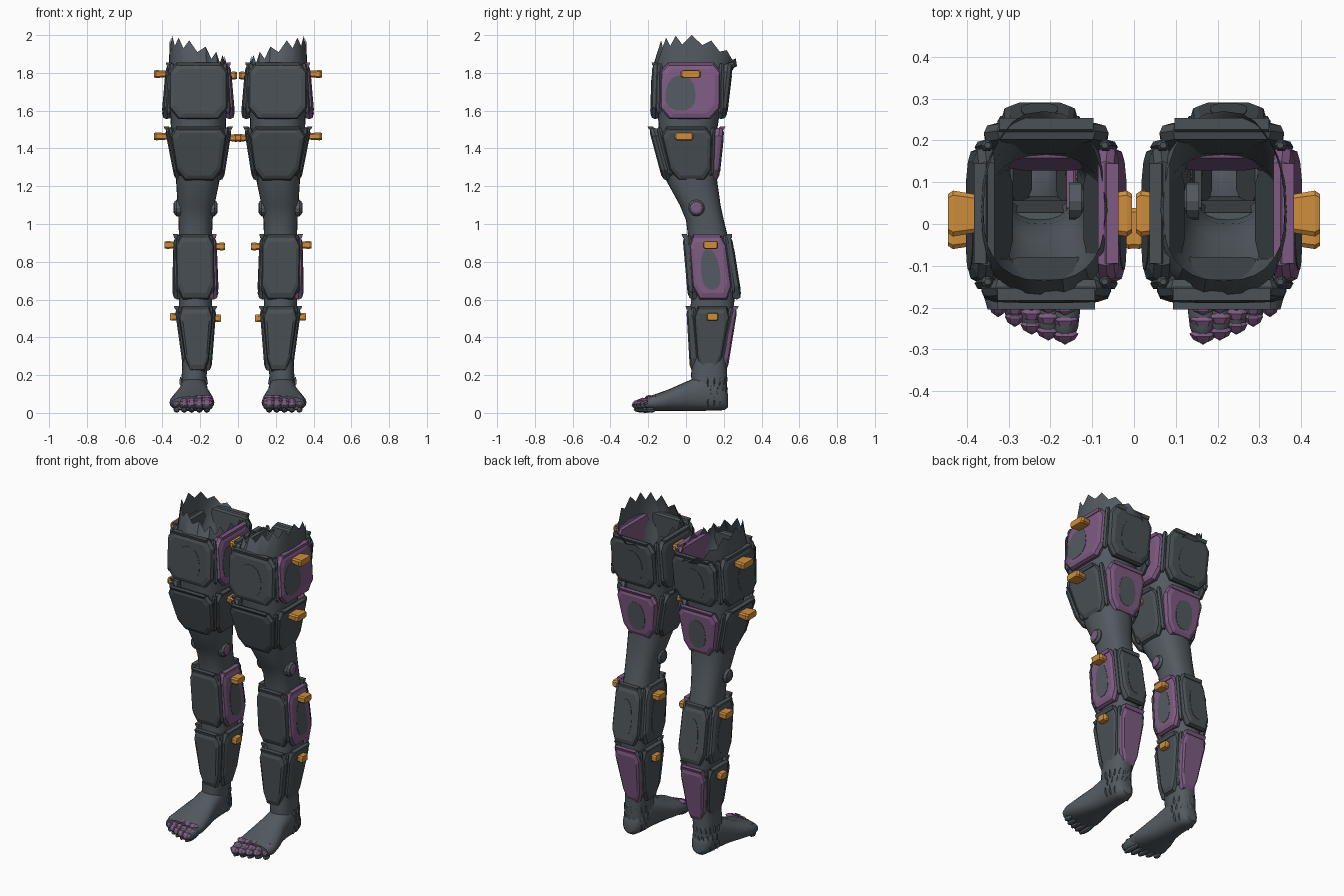
import bpy, bmesh, math
from mathutils import Vector

cube = bpy.data.objects.get("Cube")
if cube:
    bpy.data.objects.remove(cube)


def material(name, rgb):
    m = bpy.data.materials.new(name)
    m.use_nodes = True
    m.diffuse_color = (*rgb, 1)
    m.node_tree.nodes["Principled BSDF"].inputs["Base Color"].default_value = (*rgb, 1)
    return m


SKIN = material("slate_skin", (0.085, 0.102, 0.118))
PLATE = material("dark_slate_plate", (0.069, 0.083, 0.093))
PURPLE = material("dusty_purple", (0.21, 0.105, 0.225))
ORANGE = material("amber_orange", (0.62, 0.27, 0.045))


def loft(name, rings, mat, side, smooth=False, cap_end=True):
    """Skin a list of equal-length rings; side mirrors x."""
    bm = bmesh.new()
    rows = [[bm.verts.new((side * p[0], p[1], p[2])) for p in r] for r in rings]
    n = len(rows[0])
    for a, b in zip(rows, rows[1:]):
        for i in range(n):
            bm.faces.new((a[i], a[(i + 1) % n], b[(i + 1) % n], b[i]))
    bm.faces.new(rows[0][::-1])
    if cap_end:
        bm.faces.new(rows[-1])
    bmesh.ops.recalc_face_normals(bm, faces=bm.faces)
    me = bpy.data.meshes.new(name)
    bm.to_mesh(me)
    bm.free()
    me.materials.append(mat)
    ob = bpy.data.objects.new(name, me)
    bpy.context.collection.objects.link(ob)
    if smooth:
        bpy.ops.object.select_all(action='DESELECT')
        ob.select_set(True)
        bpy.context.view_layer.objects.active = ob
        bpy.ops.object.shade_smooth_by_angle(angle=math.radians(40))


def oval(n=28, power=0.8):
    """Rounded square of unit radius."""
    out = []
    for i in range(n):
        t = math.tau * i / n
        c, s = math.cos(t), math.sin(t)
        out.append((math.copysign(abs(c) ** power, c), math.copysign(abs(s) ** power, s)))
    return out


def spindle(name, a, b, profile, mat, side, n=10, squash=1.0, smooth=False):
    """Round part along a-b; profile holds (fraction, radius)."""
    a, b = Vector(a), Vector(b)
    d = (b - a).normalized()
    u = d.cross(Vector((0, 0, 1)) if abs(d.z) < 0.9 else Vector((0, 1, 0))).normalized()
    v = u.cross(d)
    rings = [[a.lerp(b, f) + u * (r * c) + v * (r * squash * s) for c, s in oval(n, 1)]
             for f, r in profile]
    loft(name, rings, mat, side, smooth)


BALL = [(0.5 - 0.5 * math.cos(math.pi * k / 6), max(0.04, math.sin(math.pi * k / 6)))
        for k in range(7)]
DIRS = {"front": Vector((0, -1, 0)), "back": Vector((0, 1, 0)),
        "outer": Vector((1, 0, 0)), "inner": Vector((-1, 0, 0))}

# Armour tiers: z range, bottom/top centre, then (half width, offset) bottom/top per face;
# knob: height, y, half width, outer and inner reach; spots: faces with inlays, y shift
TIERS = {
    "upper_thigh": dict(z=(1.555, 1.85), c=((.21, .02), (.21, .025)), purple="side",
                        front=((.155, .195), (.155, .19)), back=((.145, .18), (.15, .21)),
                        sides=((.16, .18), (.16, .155)), knob=(1.79, .025, .055, .235, .205),
                        spots=("front", "back", "outer", "inner"), shift=-.32),
    "lower_thigh": dict(z=(1.23, 1.51), c=((.205, .03), (.21, .0)), purple="back",
                        front=((.11, .14), (.155, .185)), back=((.095, .13), (.14, .19)),
                        sides=((.10, .115), (.14, .165)), knob=(1.46, -.01, .05, .235, .235),
                        spots=("back",), shift=0),
    "upper_shin": dict(z=(.6, .94), c=((.225, .145), (.228, .11)), purple="side",
                       front=((.1, .12), (.1, .115)), back=((.09, .137), (.085, .118)),
                       sides=((.105, .108), (.095, .098)), knob=(.885, .13, .04, .16, .16),
                       spots=("back", "outer", "inner"), shift=0),
    "lower_shin": dict(z=(.22, .56), c=((.215, .12), (.225, .14)), purple="back",
                       front=((.055, .085), (.095, .125)), back=((.05, .085), (.09, .12)),
                       sides=((.055, .06), (.10, .097)), knob=(.505, .14, .03, .135, .135),
                       spots=(), shift=0),
}


def armour(side, tier, t):
    z0, z1 = t["z"]

    def place(face, a, f, lift):
        """Point on a face: a = -1..1 across, f = 0..1 up."""
        n = DIRS[face]
        u = Vector((-n.y, n.x, 0))
        (wb, ob), (wt, ot) = t.get(face, t["sides"])
        c = Vector((*t["c"][0], z0)).lerp(Vector((*t["c"][1], z1)), f)
        return c + n * (ob + (ot - ob) * f + lift) + u * (a * (wb + (wt - wb) * f))

    outline = [(-.68, 0), (.68, 0), (1, .2), (1, .85), (.78, 1), (-.78, 1), (-1, .85), (-1, .2)]
    for face, n in DIRS.items():
        violet = (t["purple"] == "back" and face == "back") or \
                 (t["purple"] == "side" and n.x * side > 0)
        mat = PURPLE if violet else PLATE
        # Chamfered panel with a raised middle
        rings = []
        for scale, lift in ((.96, -.032), (1, -.012), (.95, .006), (.8, .014)):
            rings.append([place(face, a * scale, .5 + (f - .5) * scale, lift) for a, f in outline])
        loft(f"{tier}_{face}_plate", rings, mat, side)
        # Lip along the top edge
        lip = [[place(face, a, f, h) for f, h in ((.97, -.02), (.96, .012), (1.02, .018), (1.02, -.01))]
               for a in (-.75, .75)]
        loft(f"{tier}_{face}_lip", lip, mat, side)
        # Thin oval inlay
        if face in t["spots"]:
            mid = t["shift"] * n.x
            rings = [[place(face, mid + .5 * x * (1 - .12 * y), .47 + .32 * y, h)
                      for x, y in oval(14, .85)] for h in (.011, .016)]
            loft(f"{tier}_{face}_inlay", rings, SKIN if violet else PLATE, side)
    # Corner rods between neighbouring plates
    for face in ("outer", "inner"):
        for a in (-1, 1):
            spindle(f"{tier}_corner_rod", place(face, a * 1.02, .1, -.02),
                    place(face, a * 1.02, 1.0, -.015),
                    [(0, .008), (.06, .015), (.94, .015), (1, .008)], PLATE, side, 6)
    # Side pegs, slightly flared outward
    z, y, half, out_reach, in_reach = t["knob"]
    cx = t["c"][1][0]
    for d, reach in ((1, out_reach), (-1, in_reach)):
        rings = []
        for r, k in ((reach - .075, .8), (reach - .012, 1), (reach, .85)):
            rings.append([(cx + d * r, y + half * k * p, z + .021 * k * q + .004 * d)
                          for p, q in ((-1, -.6), (-.8, -1), (.8, -1), (1, -.6),
                                       (1, .6), (.8, 1), (-.8, 1), (-1, .6))])
        loft(f"{tier}_peg", rings, ORANGE, side)


def leg(side):
    # Limb from ankle to thigh, with a torn jagged open rim
    sections = [(.08, .235, .125, .066, .09), (.2, .232, .122, .066, .095),
                (.35, .222, .125, .07, .09), (.57, .225, .14, .088, .115),
                (.75, .225, .145, .092, .115), (.94, .225, .115, .088, .105),
                (1.02, .225, .1, .09, .1), (1.1, .222, .075, .098, .108),
                (1.23, .213, .03, .115, .135), (1.5, .21, .01, .145, .155),
                (1.75, .21, .025, .155, .18), (1.82, .212, .03, .155, .21)]
    shape = oval()
    rings = [[(cx + rx * x, cy + ry * y, z) for x, y in shape] for z, cx, cy, rx, ry in sections]
    rim = []
    for i, (x, y) in enumerate(shape):
        back = max(0, y)
        tip = 1.96 + .04 * x - .03 * max(0, -x) - .1 * back ** 2
        valley = .05 * (1 - .5 * back) if i % 2 else 0
        rim.append((.215 + .145 * x, .03 + (.165 + .075 * back) * y, tip - valley))
    loft("leg", rings + [rim], SKIN, side, True, cap_end=False)

    for tier, data in TIERS.items():
        armour(side, tier, data)

    # Knee studs with a coloured centre
    for d in (-1, 1):
        spindle("knee_stud", (.225 + d * .07, .055, 1.085), (.225 + d * .112, .055, 1.085),
                [(0, .044), (.7, .044), (1, .034)], SKIN, side, 12)
        spindle("knee_stud_centre", (.225 + d * .1, .055, 1.085), (.225 + d * .117, .055, 1.085),
                [(0, .03), (.8, .03), (1, .022)], PURPLE if d * side > 0 else PLATE, side, 12)

    # Foot
    sections = [(.222, .235, .065, .03, .035), (.205, .235, .075, .052, .06),
                (.16, .235, .1, .068, .088), (.08, .235, .105, .072, .094),
                (0, .236, .088, .082, .077), (-.09, .241, .068, .108, .057),
                (-.16, .244, .055, .119, .045), (-.205, .242, .05, .108, .036)]
    foot = [[(cx + rx * x, y, cz + rz * z) for x, z in oval(20)] for y, cx, cz, rx, rz in sections]
    loft("foot", foot, SKIN, side, True)

    # Toes with overlapping purple scales
    for k in range(5):
        x = .165 + .04 * k
        tip = -.288 + .007 * k + .0025 * k * k
        r = .036 - .003 * k
        spindle("toe", (x, -.13, .054), (x, tip, .04),
                [(f, r * w) for f, w in BALL], SKIN, side, 10, 1.0, True)
        for j, f in enumerate((.45, .7, .95)):
            y = -.15 + (tip + .15) * f
            spindle("toe_scale", (x, y + .035, .082 - .009 * j), (x, y - .006, .08 - .02 * j),
                    [(0, .004), (.4, r * .9), (.75, r * .65), (1, .001)], PURPLE, side, 6, .5)
        spindle("toe_pad", (x, -.16, .018), (x, tip + .01, .017),
                [(f, .017 * w) for f, w in BALL], SKIN, side, 8)

    # Flat pointed scales around heel and ankle
    for row in range(3):
        for k in range(9):
            t = math.pi * (k + .5 * (row % 2)) / 8.5 - .1
            z = .06 + .05 * row
            c, s = math.cos(t), math.sin(t)
            spindle("heel_scale", (.235 + .06 * c, .125 + .083 * s, z - .025),
                    (.235 + .072 * c, .125 + .098 * s, z + .03),
                    [(0, .004), (.4, .014), (1, .001)], SKIN, side, 5, .35)


for side in (-1, 1):
    leg(side)
